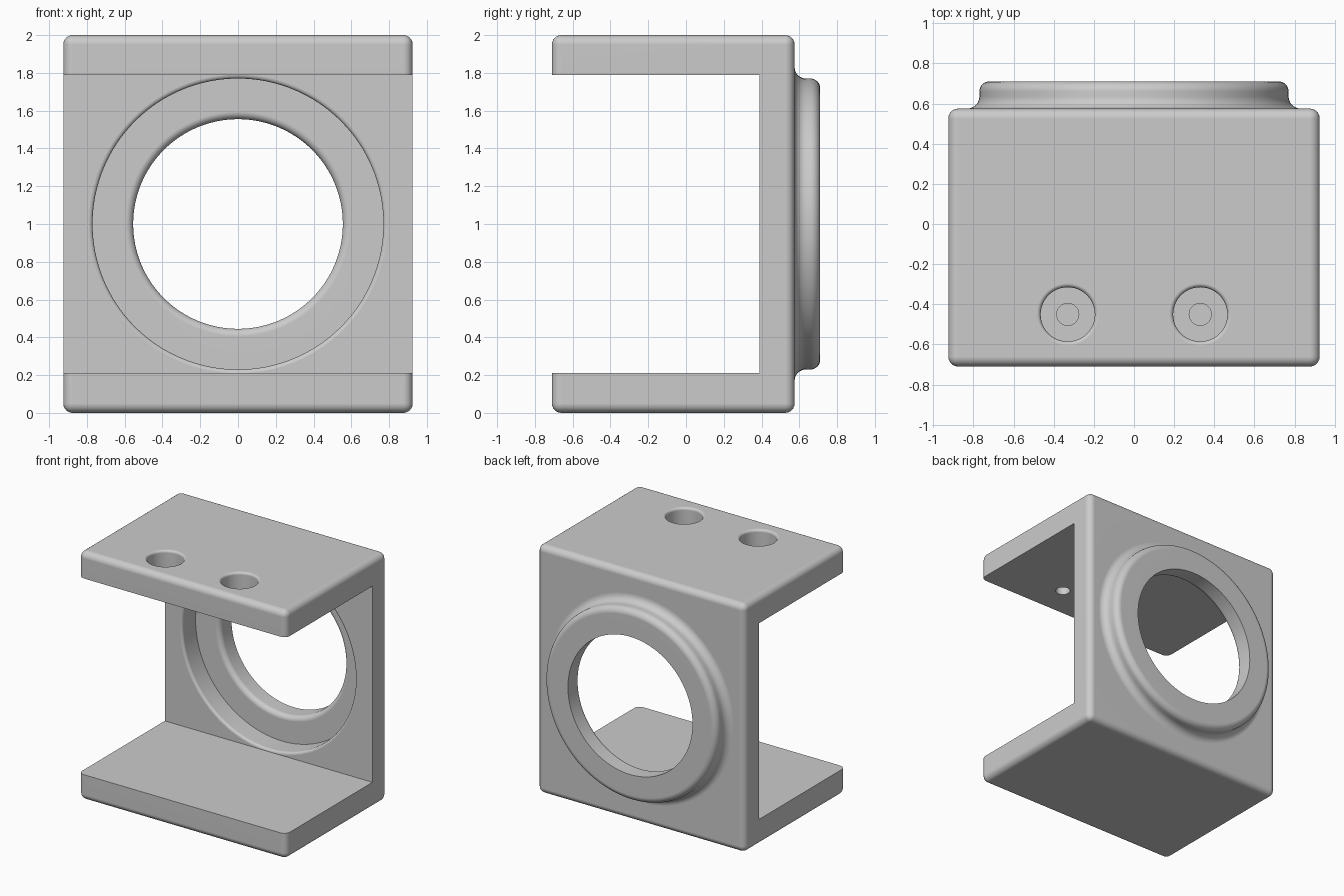
import bpy, bmesh, math
from mathutils import Matrix, Vector

default = bpy.data.objects.get("Cube")
if default:
    bpy.data.objects.remove(default, do_unlink=True)

grey = bpy.data.materials.new("satin grey")
grey.use_nodes = True
colour = (0.6, 0.6, 0.6, 1)
grey.diffuse_color = colour
grey.node_tree.nodes["Principled BSDF"].inputs["Base Color"].default_value = colour

WIDTH, FRONT, BACK, HEIGHT = 1.85, -0.71, 0.575, 2.0
SLAB, WALL_FRONT, RIM = 0.21, 0.39, 0.71
MID = HEIGHT / 2


def finish(name, bm):
    bmesh.ops.recalc_face_normals(bm, faces=bm.faces)
    mesh = bpy.data.meshes.new(name)
    bm.to_mesh(mesh)
    bm.free()
    mesh.materials.append(grey)
    obj = bpy.data.objects.new(name, mesh)
    bpy.context.collection.objects.link(obj)
    return obj


def box(name, low, high, rounding=0):
    low, high = Vector(low), Vector(high)
    bm = bmesh.new()
    bmesh.ops.create_cube(bm, size=1, matrix=Matrix.Translation((low + high) / 2)
                          @ Matrix.Diagonal(high - low).to_4x4())
    if rounding:
        bmesh.ops.bevel(bm, geom=bm.edges[:], offset=rounding, segments=6,
                        profile=0.5, affect='EDGES')
    return finish(name, bm)


def arc(r, h, size, start, end, steps=8):
    """Quarter-round points about the centre (r, h), in degrees."""
    angles = [math.radians(start + (end - start) * i / steps) for i in range(steps + 1)]
    return [(r + size * math.cos(a), h + size * math.sin(a)) for a in angles]


def lathe(name, profile, matrix, sides):
    """Turn (radius, height) points about local z."""
    bm = bmesh.new()
    verts = [bm.verts.new((r, 0, h)) for r, h in profile]
    edges = [bm.edges.new(pair) for pair in zip(verts, verts[1:])]
    bmesh.ops.spin(bm, geom=verts + edges, cent=(0, 0, 0), axis=(0, 0, 1),
                   angle=math.tau, steps=sides)
    bmesh.ops.remove_doubles(bm, verts=bm.verts, dist=1e-5)
    bm.transform(matrix)
    return finish(name, bm)


def combine(target, tool, operation):
    mod = target.modifiers.new(tool.name, 'BOOLEAN')
    mod.operation, mod.solver, mod.object = operation, 'EXACT', tool
    bpy.context.view_layer.objects.active = target
    bpy.ops.object.modifier_apply(modifier=mod.name)
    bpy.data.objects.remove(tool, do_unlink=True)


# Rounded block opened into a C-shaped channel
bracket = box("bracket_body", (-WIDTH / 2, FRONT, 0), (WIDTH / 2, BACK, HEIGHT), 0.05)
combine(bracket, box("channel", (-2, -2, SLAB), (2, WALL_FRONT, HEIGHT - SLAB)), 'DIFFERENCE')

# Round boss on the back, with a fillet at its foot and a rounded rim
along_y = Matrix.Translation((0, 0, MID)) @ Matrix.Rotation(-math.pi / 2, 4, 'X')
boss = [(0, 0.48), (0.83, 0.48)]
boss += arc(0.83, BACK + 0.06, 0.06, 270, 180)
boss += arc(0.77 - 0.05, RIM - 0.05, 0.05, 0, 90) + [(0, RIM)]
combine(bracket, lathe("boss", boss, along_y, 128), 'UNION')

# Stepped bore: wide seat from the front, narrower opening through the boss
seat_floor = 0.56
bore = [(0, 0.3), (0.79, 0.3)]
bore += arc(0.79, WALL_FRONT + 0.02, 0.02, 270, 180, 4)
bore += [(0.77, seat_floor)]
bore += arc(0.555 + 0.04, seat_floor + 0.04, 0.04, 270, 180)
bore += [(0.555, 0.9), (0, 0.9)]
combine(bracket, lathe("bore", bore, along_y, 128), 'DIFFERENCE')

# Counterbored screw holes, entered from the outside of both slabs
for x in (-0.33, 0.33):
    for side in (-1, 1):
        place = Matrix.Translation((x, -0.45, MID)) @ Matrix.Diagonal((1, 1, side, 1))
        hole = [(0, MID - 0.4), (0.055, MID - 0.4), (0.055, MID - 0.14), (0.135, MID - 0.14)]
        hole += arc(0.155, MID - 0.02, 0.02, 180, 90, 4)
        hole += [(0.155, MID + 0.1), (0, MID + 0.1)]
        combine(bracket, lathe("screw_hole", hole, place, 48), 'DIFFERENCE')

# Smooth rounds, flat faces
bpy.ops.object.select_all(action='DESELECT')
bracket.select_set(True)
bpy.context.view_layer.objects.active = bracket
bpy.ops.object.shade_smooth_by_angle(angle=math.radians(35))
weighted = bracket.modifiers.new("flat_face_normals", 'WEIGHTED_NORMAL')
weighted.keep_sharp = True
